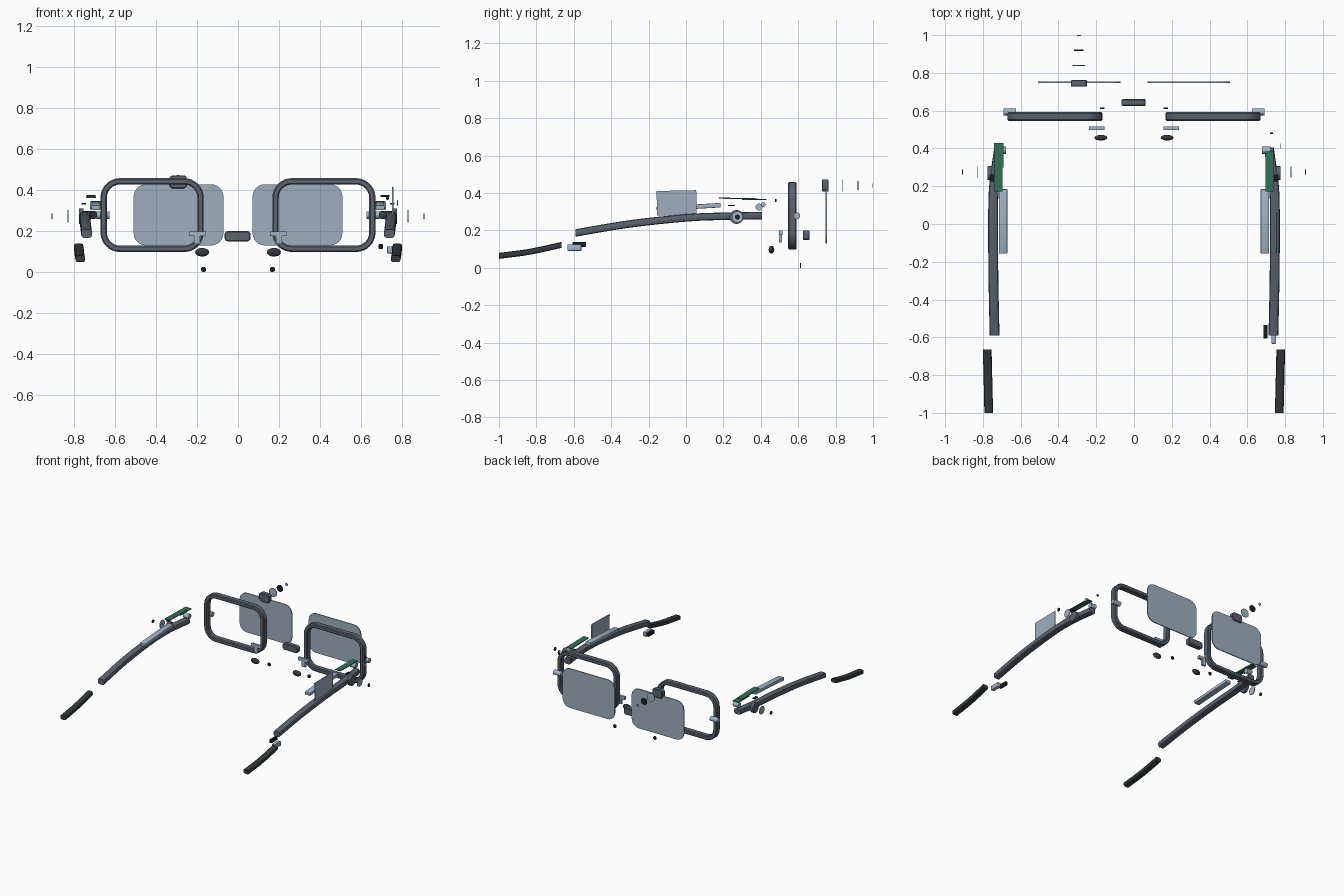
import bpy, bmesh, math
from mathutils import Vector, Matrix

if "Cube" in bpy.data.objects:
    bpy.data.objects.remove(bpy.data.objects["Cube"])


def material(name, rgb):
    m = bpy.data.materials.new(name)
    m.diffuse_color = (*rgb, 1)
    m.use_nodes = True
    m.node_tree.nodes["Principled BSDF"].inputs["Base Color"].default_value = m.diffuse_color
    return m


FRAME = material("slate frame", (0.105, 0.125, 0.155))
LENS = material("pale lens", (0.34, 0.43, 0.53))
METAL = material("pale metal", (0.36, 0.47, 0.59))
TIP = material("charcoal", (0.036, 0.042, 0.046))
BLACK = material("black", (0.012, 0.013, 0.016))
GREEN = material("circuit green", (0.03, 0.17, 0.095))


def finish(name, bm, mat, smooth=True):
    bmesh.ops.recalc_face_normals(bm, faces=bm.faces)
    me = bpy.data.meshes.new(name)
    bm.to_mesh(me)
    bm.free()
    me.materials.append(mat)
    ob = bpy.data.objects.new(name, me)
    bpy.context.collection.objects.link(ob)
    if smooth:
        bpy.ops.object.select_all(action='DESELECT')
        ob.select_set(True)
        bpy.context.view_layer.objects.active = ob
        bpy.ops.object.shade_smooth_by_angle(angle=math.radians(35))
    return ob


def box(name, c, size, mat, bevel=0.0, tilt=0.0):
    bm = bmesh.new()
    bmesh.ops.create_cube(bm, size=1)
    bmesh.ops.scale(bm, vec=size, verts=bm.verts)
    if bevel:
        bmesh.ops.bevel(bm, geom=bm.edges[:], offset=bevel, segments=2, affect='EDGES', profile=0.5)
    bmesh.ops.transform(bm, matrix=Matrix.Translation(c) @ Matrix.Rotation(tilt, 4, 'X'), verts=bm.verts)
    return finish(name, bm, mat, bevel > 0)


def disc(name, c, r, depth, axis, mat, sides=24):
    bm = bmesh.new()
    bmesh.ops.create_cone(bm, cap_ends=True, segments=sides, radius1=r, radius2=r, depth=depth)
    turn = Vector((0, 0, 1)).rotation_difference(Vector(axis)).to_matrix().to_4x4()
    bmesh.ops.transform(bm, matrix=Matrix.Translation(c) @ turn, verts=bm.verts)
    return finish(name, bm, mat)


def rounded(w, h, r, n=6):
    """Rounded rectangle outline centred on the origin."""
    pts = []
    for k, (sx, sy) in enumerate([(1, 1), (-1, 1), (-1, -1), (1, -1)]):
        for i in range(n + 1):
            a = math.pi / 2 * (k + i / n)
            pts.append((sx * (w / 2 - r) + r * math.cos(a), sy * (h / 2 - r) + r * math.sin(a)))
    return pts


def loft(name, rings, mat, closed=False):
    """Skin equal-length rings of points, capped unless closed."""
    bm = bmesh.new()
    vs = [[bm.verts.new(p) for p in ring] for ring in rings]
    count, n = len(vs), len(vs[0])
    for i in range(count if closed else count - 1):
        a, b = vs[i], vs[(i + 1) % count]
        for j in range(n):
            bm.faces.new((a[j], a[(j + 1) % n], b[(j + 1) % n], b[j]))
    if not closed:
        bm.faces.new(vs[0])
        bm.faces.new(vs[-1])
    return finish(name, bm, mat)


def slab(name, c, w, h, r, depth, mat, soft=0.0):
    """Rounded plate facing along y, with optional chamfered rims."""
    d = depth / 2
    steps = [(-d, soft), (-d + soft, 0), (d - soft, 0), (d, soft)] if soft else [(-d, 0), (d, 0)]
    rings = [[(c[0] + x, c[1] + y, c[2] + z) for x, z in rounded(w - 2 * s, h - 2 * s, r - s)]
             for y, s in steps]
    return loft(name, rings, mat)


def rim(name, c, w, h, r, t, depth):
    """Hollow rim with a chamfered bar section."""
    d, e = depth / 2, 0.006
    section = [(0, -d + e), (e, -d), (t - e, -d), (t, -d + e),
               (t, d - e), (t - e, d), (e, d), (0, d - e)]
    rings = [[(c[0] + x, c[1] + y, c[2] + z) for x, z in rounded(w - 2 * s, h - 2 * s, r - s, 8)]
             for s, y in section]
    return loft(name, rings, FRAME, closed=True)


def catmull(pts, n=6):
    p = [Vector(q) for q in pts]
    p = [2 * p[0] - p[1]] + p + [2 * p[-1] - p[-2]]
    out = []
    for i in range(1, len(p) - 2):
        a, b, c, d = p[i - 1:i + 3]
        for k in range(n):
            t = k / n
            out.append(0.5 * (2 * b + (c - a) * t + (2 * a - 5 * b + 4 * c - d) * t * t
                              + (3 * b - a - 3 * c + d) * t ** 3))
    return out + [p[-2]]


def bar(name, path, w, h, mat, r):
    """Bar running along y with a rounded section."""
    return loft(name, [[(p.x + x, p.y, p.z + z) for x, z in rounded(w, h, r, 2)]
                       for p in catmull(path)], mat)


for s, side in ((-1, "left"), (1, "right")):
    # front: rims, lenses, hinge pins
    rim(side + "_rim", (s * 0.419, 0.569, 0.278), 0.503, 0.36, 0.095, 0.031, 0.046)
    slab(side + "_lens", (s * 0.29, 0.75, 0.279), 0.438, 0.298, 0.06, 0.007, LENS)
    disc(side + "_hinge_pin", (s * 0.658, 0.593, 0.278), 0.018, 0.064, (1, 0, 0), METAL, 12)

    # nose pads, their brackets and screws
    bm = bmesh.new()
    bmesh.ops.create_uvsphere(bm, u_segments=20, v_segments=12, radius=1)
    bmesh.ops.scale(bm, vec=(0.034, 0.015, 0.021), verts=bm.verts)
    bmesh.ops.translate(bm, vec=(s * 0.175, 0.457, 0.097), verts=bm.verts)
    finish(side + "_nose_pad", bm, TIP)
    box(side + "_pad_bracket", (s * 0.197, 0.506, 0.188), (0.084, 0.018, 0.022), METAL)
    box(side + "_pad_stem", (s * 0.2, 0.506, 0.158), (0.03, 0.016, 0.044), METAL)
    disc(side + "_pad_screw", (s * 0.168, 0.613, 0.013), 0.013, 0.006, (0, 1, 0), BLACK, 16)

    # temple arms and ear tips
    bar(side + "_temple", [(s * 0.738, -0.59, 0.187), (s * 0.744, -0.3, 0.235),
                           (s * 0.746, 0, 0.267), (s * 0.741, 0.2, 0.276),
                           (s * 0.714, 0.405, 0.279)], 0.052, 0.04, FRAME, 0.012)
    bar(side + "_ear_tip", [(s * 0.777, -0.665, 0.123), (s * 0.773, -0.83, 0.087),
                            (s * 0.769, -1.0, 0.064)], 0.046, 0.032, TIP, 0.01)

    # electronics above the temples
    box(side + "_battery", (s * 0.693, 0.014, 0.325), (0.044, 0.342, 0.024), METAL, 0.003, 0.06)
    box(side + "_circuit_board", (s * 0.717, 0.278, 0.371), (0.043, 0.21, 0.006), GREEN, 0, -0.02)
    box(side + "_chip", (s * 0.752, 0.243, 0.333), (0.02, 0.036, 0.007), BLACK)

    # button stack beside the temples
    disc(side + "_button_base", (s * 0.764, 0.27, 0.272), 0.037, 0.022, (1, 0, 0), FRAME, 32)
    disc(side + "_button_ring", (s * 0.83, 0.275, 0.272), 0.03, 0.005, (1, 0, 0), METAL)
    disc(side + "_button_cap", (s * 0.907, 0.275, 0.272), 0.013, 0.005, (1, 0, 0), BLACK)

# bridge
slab("bridge", (-0.002, 0.643, 0.175), 0.126, 0.05, 0.016, 0.036, FRAME, 0.004)

# camera body and its exploded stack
slab("camera_body", (-0.292, 0.745, 0.44), 0.084, 0.064, 0.018, 0.036, FRAME, 0.004)
disc("camera_ring", (-0.292, 0.838, 0.44), 0.033, 0.005, (0, 1, 0), METAL)
disc("camera_lens", (-0.292, 0.92, 0.44), 0.025, 0.006, (0, 1, 0), BLACK)
disc("camera_light", (-0.292, 0.998, 0.44), 0.011, 0.004, (0, 1, 0), METAL, 16)

# one-sided parts: front board, touch panel, connector, charge port
box("camera_board", (-0.717, 0.365, 0.365), (0.05, 0.13, 0.006), GREEN)
box("touch_panel", (0.754, -0.05, 0.347), (0.007, 0.212, 0.132), LENS, 0, 0.02)
box("charge_port", (0.74, -0.597, 0.108), (0.026, 0.074, 0.034), METAL, 0.003)
box("port_cover", (0.696, -0.57, 0.125), (0.02, 0.072, 0.026), BLACK, 0.003)

# small sensors near the right hinge
disc("hinge_barrel", (0.7, 0.39, 0.325), 0.019, 0.044, (1, 0, 0), METAL, 12)
disc("hinge_cap", (0.777, 0.413, 0.338), 0.013, 0.005, (1, 0, 0), METAL, 16)
disc("hinge_screw", (0.729, 0.48, 0.36), 0.008, 0.008, (0, 1, 0), BLACK, 12)
disc("left_hinge_barrel", (-0.7, 0.39, 0.325), 0.019, 0.044, (1, 0, 0), METAL, 12)
